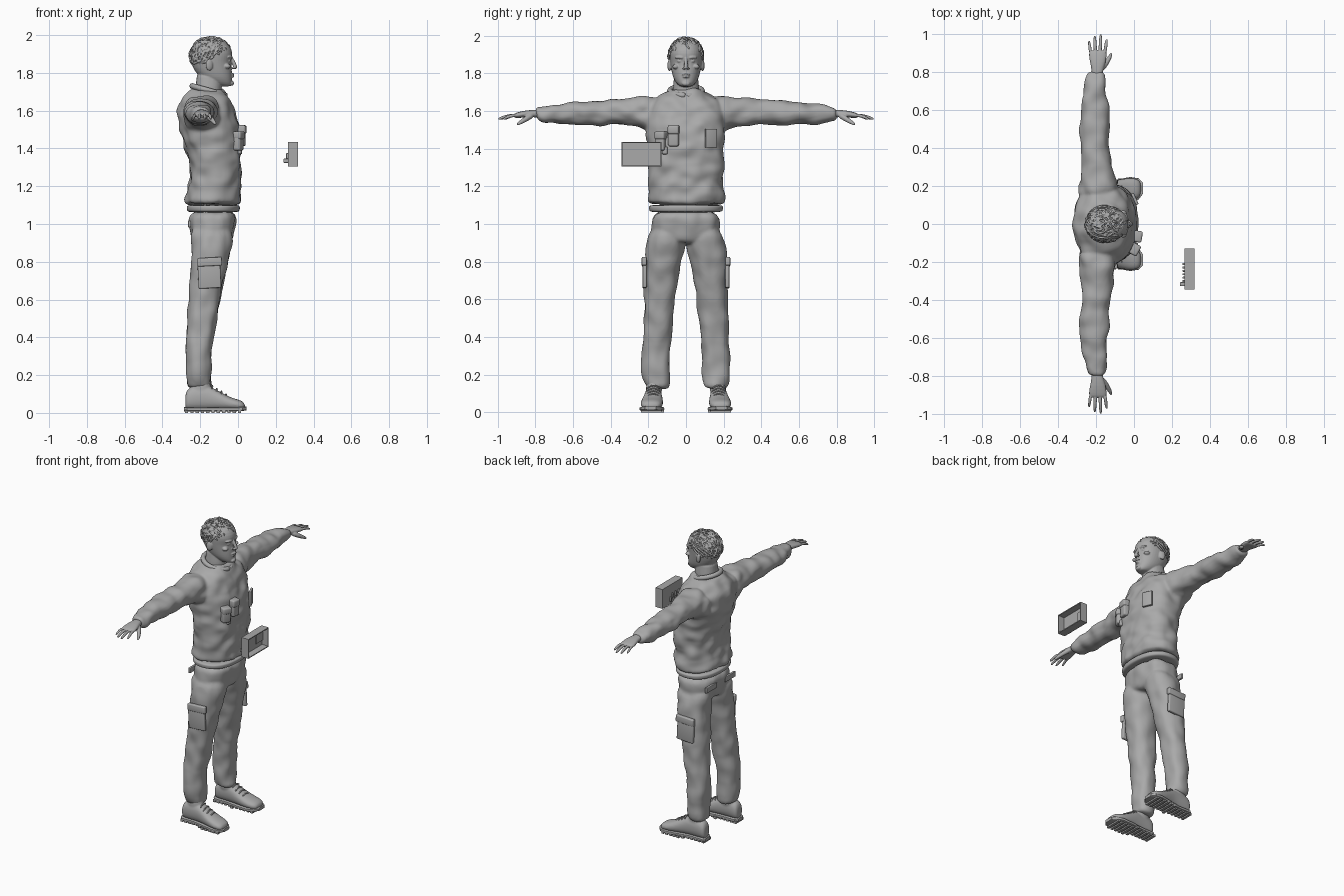
import bpy, bmesh, math, random
from mathutils import Vector, Matrix, noise

random.seed(4)
cube = bpy.data.objects.get("Cube")
if cube:
    bpy.data.objects.remove(cube)

grey = bpy.data.materials.new("plain grey")
grey.use_nodes = True
grey.diffuse_color = (0.4, 0.4, 0.4, 1)
grey.node_tree.nodes["Principled BSDF"].inputs["Base Color"].default_value = (0.4, 0.4, 0.4, 1)
SIDES = (("left", 1), ("right", -1))


def skin_rings(bm, rings):
    """Join rings of points into a closed tube."""
    rows = [[bm.verts.new(p) for p in ring] for ring in rings]
    n = len(rows[0])
    for a, b in zip(rows, rows[1:]):
        for i in range(n):
            j = (i + 1) % n
            bm.faces.new((a[i], a[j], b[j], b[i]))
    bm.faces.new(rows[0])
    bm.faces.new(rows[-1])


def loft(bm, axis, rings, side=1, power=2.3, n=20):
    """Rings are (station, low a, high a, low b, high b) across the axis."""
    out = []
    for t, a0, a1, b0, b1 in rings:
        ring = []
        for k in range(n):
            c, s = math.cos(math.tau * k / n), math.sin(math.tau * k / n)
            a = (a0 + a1) / 2 + (a1 - a0) / 2 * math.copysign(abs(c) ** (2 / power), c)
            b = (b0 + b1) / 2 + (b1 - b0) / 2 * math.copysign(abs(s) ** (2 / power), s)
            x, y, z = {"x": (t, a, b), "y": (a, t, b), "z": (a, b, t)}[axis]
            ring.append((x, y * side, z))
        out.append(ring)
    skin_rings(bm, out)


def tube(bm, points, radii, side=1, n=10):
    pts = [Vector((x, y * side, z)) for x, y, z in points]
    first = (pts[1] - pts[0]).normalized()
    ref = Vector((1, 0, 0)) if abs(first.z) > 0.8 else Vector((0, 0, 1))
    out = []
    for i, p in enumerate(pts):
        d = (pts[min(i + 1, len(pts) - 1)] - pts[max(i - 1, 0)]).normalized()
        u = d.cross(ref).normalized()
        v = d.cross(u)
        out.append([p + radii[i] * (u * math.cos(math.tau * k / n) + v * math.sin(math.tau * k / n))
                    for k in range(n)])
    skin_rings(bm, out)


def blob(bm, centre, radius, turn=None, detail=2):
    m = Matrix.Translation(centre) @ (turn or Matrix()) @ Matrix.Diagonal((*radius, 1))
    bmesh.ops.create_icosphere(bm, subdivisions=detail, radius=1, matrix=m)


def finish(name, bm, subdiv=0, voxel=0, smooth=0, fold=0, scale=(12, 12, 12), bevel=0, angle=50):
    """Turn the bmesh into an object, bake its modifiers and add cloth folds."""
    bmesh.ops.recalc_face_normals(bm, faces=bm.faces)
    mesh = bpy.data.meshes.new(name)
    bm.to_mesh(mesh)
    bm.free()
    ob = bpy.data.objects.new(name, mesh)
    bpy.context.collection.objects.link(ob)
    if bevel:
        mod = ob.modifiers.new("Bevel", "BEVEL")
        mod.width, mod.segments = bevel, 3
    if subdiv:
        ob.modifiers.new("Subdivision", "SUBSURF").levels = subdiv
    if voxel:
        mod = ob.modifiers.new("Remesh", "REMESH")
        mod.mode, mod.voxel_size = "VOXEL", voxel
    if smooth:
        ob.modifiers.new("Smooth", "SMOOTH").iterations = smooth
    if ob.modifiers:
        dg = bpy.context.evaluated_depsgraph_get()
        ob.data = bpy.data.meshes.new_from_object(ob.evaluated_get(dg))
        ob.modifiers.clear()
    if fold:
        moves = [v.normal * fold * noise.noise(Vector(a * b for a, b in zip(v.co, scale)))
                 for v in ob.data.vertices]
        for v, m in zip(ob.data.vertices, moves):
            v.co += m
    ob.data.materials.clear()
    ob.data.materials.append(grey)
    bpy.ops.object.select_all(action="DESELECT")
    ob.select_set(True)
    bpy.context.view_layer.objects.active = ob
    bpy.ops.object.shade_smooth_by_angle(angle=math.radians(angle))
    return ob


def box(name, centre, size, turn=0, bevel=0.006, tilt=0):
    bm = bmesh.new()
    m = (Matrix.Translation(centre) @ Matrix.Rotation(turn, 4, "Z") @ Matrix.Rotation(tilt, 4, "Y")
         @ Matrix.Diagonal((*size, 1)))
    bmesh.ops.create_cube(bm, size=1, matrix=m)
    return finish(name, bm, bevel=bevel)


# Sweater: torso and both sleeves fused
bm = bmesh.new()
loft(bm, "z", [(z, a, b, -w, w) for z, a, b, w in (
    (1.1, -.275, .015, .2), (1.12, -.285, .02, .206), (1.2, -.265, .015, .198), (1.3, -.25, .018, .2),
    (1.4, -.28, .022, .208), (1.48, -.305, .02, .212), (1.56, -.32, 0, .212), (1.62, -.318, -.025, .21),
    (1.66, -.3, -.045, .18), (1.69, -.265, -.065, .125), (1.72, -.235, -.08, .08))], power=2.4)
for _, s in SIDES:
    loft(bm, "y", [(.12, -.3, -.09, 1.47, 1.67), (.2, -.29, -.09, 1.49, 1.685), (.25, -.275, -.1, 1.515, 1.675),
                   (.35, -.275, -.12, 1.53, 1.66), (.5, -.283, -.13, 1.525, 1.655), (.6, -.28, -.135, 1.53, 1.645),
                   (.7, -.265, -.143, 1.532, 1.635), (.755, -.26, -.145, 1.535, 1.628),
                   (.775, -.245, -.15, 1.545, 1.62), (.8, -.242, -.152, 1.548, 1.618)], s)
finish("sweater", bm, 2, .009, 3, .014, (11, 13, 16))

# Hem band, armhole seams and collar
bm = bmesh.new()
loft(bm, "z", [(z, a, b, -w, w) for z, a, b, w in (
    (1.06, -.262, .002, .186), (1.07, -.272, .01, .198), (1.09, -.274, .013, .2), (1.105, -.268, .008, .196))])
finish("hem_band", bm, 2)
bm = bmesh.new()
ring = [(.088 * math.cos(math.tau * k / 24), .086 * math.sin(math.tau * k / 24)) for k in range(25)]
tube(bm, [(x - .155, y, 1.706 - .28 * x) for x, y in ring], [.016] * 25)
finish("collar", bm, 1)

# Trousers: hips and legs fused
bm = bmesh.new()
loft(bm, "z", [(.89, -.235, -.05, -.12, .12), (.93, -.25, -.025, -.19, .19), (1, -.265, -.01, -.19, .19),
               (1.08, -.262, 0, -.184, .184)])
for _, s in SIDES:
    loft(bm, "z", [(.125, -.268, -.14, .095, .215), (.15, -.272, -.142, .09, .225), (.2, -.272, -.145, .085, .238),
                   (.28, -.275, -.142, .085, .235), (.36, -.277, -.138, .08, .23), (.5, -.27, -.11, .068, .225),
                   (.66, -.257, -.085, .05, .221), (.8, -.246, -.052, .02, .22), (.88, -.245, -.035, .004, .212),
                   (1, -.258, -.018, .004, .192)], s)
finish("trousers", bm, 2, .009, 3, .01, (14, 14, 11))

for side, s in SIDES:
    # Cargo pocket with flap, and a rear pocket flap
    box(side + "_cargo_pocket", (-.152, s * .219, .735), (.12, .022, .15), tilt=-.05)
    box(side + "_cargo_flap", (-.15, s * .222, .8), (.13, .026, .045), tilt=-.05)
    box(side + "_rear_flap", (-.256, s * .1, 1.0), (.016, .11, .035), bevel=.004)

    # Boot with upper, ankle shaft, sole, heel and laces
    bm = bmesh.new()
    loft(bm, "x", [(-.28, .145, .205, .02, .1), (-.265, .132, .215, .015, .135), (-.2, .13, .218, .015, .15),
                   (-.145, .127, .22, .015, .142), (-.09, .122, .232, .015, .108), (-.03, .12, .243, .015, .078),
                   (.015, .13, .24, .015, .068), (.038, .15, .222, .018, .05)], s)
    loft(bm, "z", [(.08, -.255, -.14, .125, .215), (.14, -.25, -.14, .128, .212), (.2, -.245, -.16, .13, .205)], s)
    finish(side + "_boot", bm, 2, .006, 3)
    bm = bmesh.new()
    loft(bm, "x", [(-.286, .15, .2, .008, .03), (-.27, .13, .217, .008, .03), (-.18, .13, .216, .008, .03),
                   (-.1, .12, .232, .008, .03), (-.02, .115, .247, .008, .03), (.025, .13, .24, .01, .032),
                   (.046, .158, .218, .014, .034)], s, power=5)
    for k in range(11):
        x = -.272 + k * .028
        y, w = .172 + .012 * (k > 5), .08 + .03 * (k > 4)
        bmesh.ops.create_cube(bm, size=1, matrix=Matrix.Translation((x, y * s, .008)) @ Matrix.Diagonal((.017, w, .016, 1)))
    finish(side + "_sole", bm, angle=35)
    bm = bmesh.new()
    for k in range(4):
        x, z = -.142 + k * .024, .142 - k * .0145
        tube(bm, [(x, .137, z - .018), (x + .005, .16, z + .002), (x + .008, .185, z + .002),
                  (x + .005, .212, z - .018)], [.005] * 4, s, 6)
    finish(side + "_laces", bm, 1)

    # Hand: palm, four fingers and thumb fused
    bm = bmesh.new()
    loft(bm, "y", [(.77, -.225, -.165, 1.56, 1.608), (.81, -.222, -.162, 1.568, 1.606),
                   (.85, -.232, -.148, 1.566, 1.603), (.89, -.238, -.142, 1.562, 1.594),
                   (.915, -.236, -.144, 1.562, 1.586)], s)
    for x, tip, length, r in ((-.228, -.236, .965, .0085), (-.203, -.206, .99, .0095),
                              (-.178, -.175, .998, .0095), (-.153, -.144, .972, .0095)):
        tube(bm, [(x, .895, 1.578), ((x + tip) / 2, .9 + (length - .9) * .5, 1.574), (tip, length - .012, 1.56),
                  (tip, length, 1.556)], [r * 1.1, r, r * .85, r * .5], s)
    tube(bm, [(-.175, .81, 1.582), (-.146, .845, 1.56), (-.125, .88, 1.538), (-.118, .9, 1.525)],
         [.018, .015, .011, .006], s)
    finish(side + "_hand", bm, 1, .0035, 2)

# Head: skull, neck and facial features fused
bm = bmesh.new()
loft(bm, "z", [(1.66, -.24, -.08, -.08, .08), (1.72, -.222, -.088, -.068, .068), (1.84, -.22, -.08, -.064, .064)])
loft(bm, "z", [(z, a, b, -w, w) for z, a, b, w in (
    (1.727, -.1, -.038, .024), (1.74, -.15, -.03, .046), (1.765, -.19, -.03, .064), (1.79, -.215, -.03, .073),
    (1.825, -.24, -.032, .08), (1.862, -.25, -.038, .086), (1.888, -.252, -.027, .088), (1.92, -.25, -.03, .089),
    (1.955, -.235, -.05, .076), (1.98, -.2, -.085, .045))], power=2.2)
tube(bm, [(-.036, 0, 1.885), (-.026, 0, 1.858), (-.012, 0, 1.832), (-.018, 0, 1.82)], [.009, .01, .012, .01])
blob(bm, (-.034, 0, 1.745), (.014, .024, .014))
blob(bm, (-.03, 0, 1.793), (.012, .024, .006))
blob(bm, (-.031, 0, 1.781), (.012, .02, .006))
for _, s in SIDES:
    blob(bm, (-.024, s * .011, 1.826), (.01, .008, .007))
    blob(bm, (-.05, s * .033, 1.864), (.013, .015, .009))
    blob(bm, (-.057, s * .055, 1.835), (.02, .018, .014))
    tube(bm, [(-.033, .014, 1.88), (-.036, .035, 1.887), (-.052, .062, 1.882)], [.006, .008, .006], s)
    blob(bm, (-.152, s * .088, 1.842), (.022, .01, .033), Matrix.Rotation(-s * .3, 4, "Z"))
finish("head", bm, 1, .0035, 3)

# Hair: swept locks over the crown, back and sides, below a clear hairline
bm = bmesh.new()
centre, size = Vector((-.145, 0, 1.892)), Vector((.107, .09, .096))
for k in range(420):
    z = 1 - 2 * (k + .5) / 420
    a = k * 2.39996
    d = Vector((math.cos(a) * math.sqrt(1 - z * z), math.sin(a) * math.sqrt(1 - z * z), z))
    if d.z < -.22 + .72 * d.x:
        continue
    flow = Vector((-.5, random.uniform(-.6, .6), -.4 if d.x < .3 else .5))
    flow = (flow - d * flow.dot(d)).normalized()
    turn = Matrix((flow, d.cross(flow), d)).transposed().to_4x4()
    lift = random.uniform(.97, 1.05)
    p = centre + Vector(u * v for u, v in zip(d, size)) * lift
    blob(bm, p, (random.uniform(.017, .026), .0075, .009), turn, 1)
finish("hair", bm, 1, .0032, 1)

# Chest pouches on the right, flat chest pocket on the left
for name, y, x, z, h, turn in (("outer_pouch", -.132, -.002, 1.44, .1, -.5), ("inner_pouch", -.065, .012, 1.467, .11, -.15)):
    box(name, (x, y, z), (.052, .055, h), turn, .01)
    box(name + "_flap", (x + .003, y, z + h * .3), (.056, .06, h * .42), turn, .01)
box("pouch_strap", (0, -.11, 1.39), (.04, .03, .04), -.3)
box("chest_pocket", (.004, .132, 1.455), (.016, .066, .1), .42, .004)

# Floating tray: back plate, four walls, inner panel and rear fittings
box("tray_back", (.27, -.236, 1.37), (.008, .214, .13), bevel=0)
for name, s in (("top", 1), ("bottom", -1)):
    box("tray_" + name, (.292, -.236, 1.37 + s * .062), (.052, .214, .006), bevel=0)
for name, s in SIDES:
    box("tray_" + name, (.292, -.236 + s * .104, 1.37), (.052, .006, .13), bevel=0)
box("tray_panel", (.276, -.17, 1.372), (.008, .07, .06), bevel=0)
for k in range(6):
    box("tray_fitting", (.261, -.21 - k * .018, 1.34 + .02 * (k % 2)), (.012, .01, .03), bevel=.002)
box("tray_catch", (.254, -.316, 1.335), (.026, .02, .022), bevel=.003)
